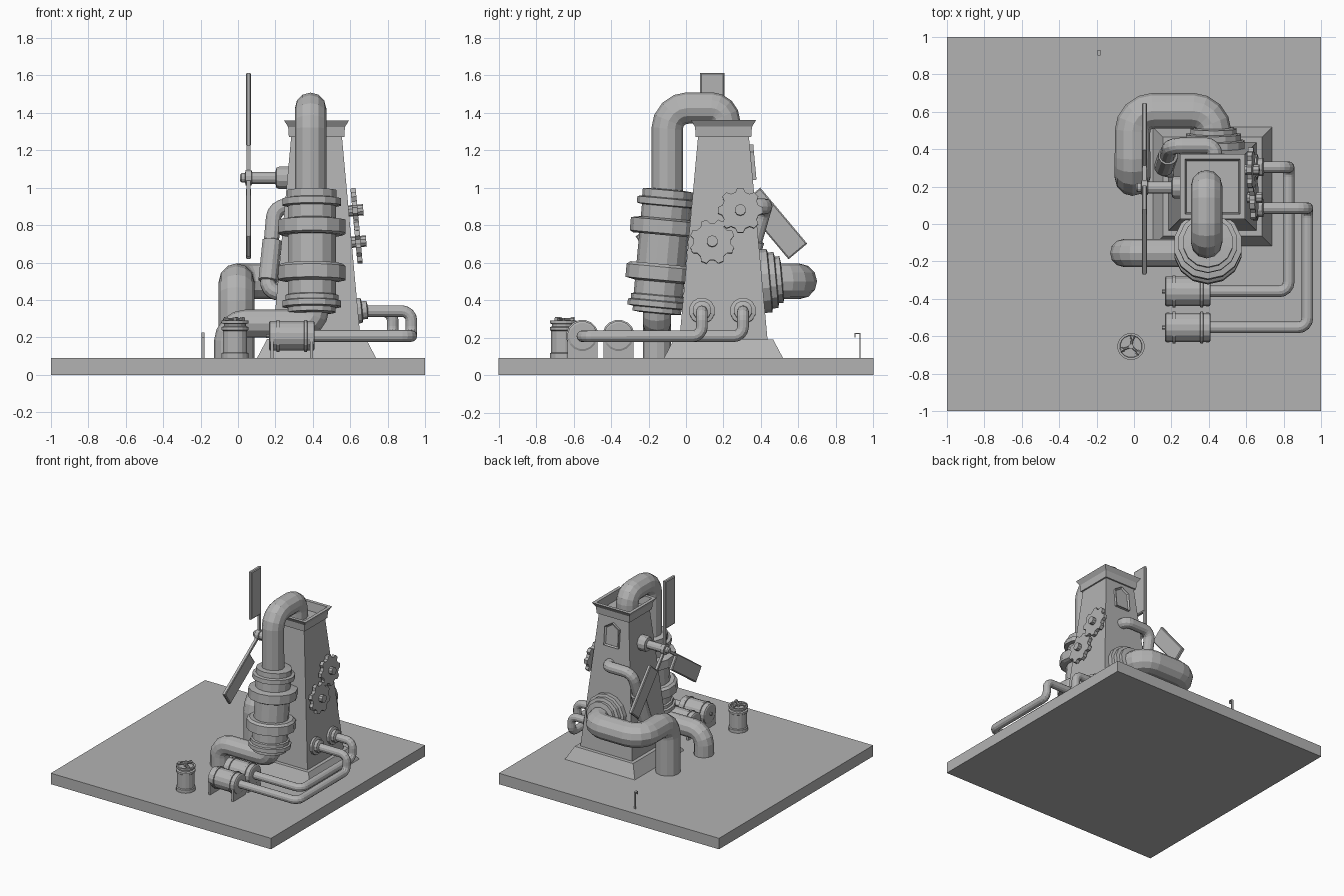
import bpy, bmesh, math
from mathutils import Vector, Matrix

if "Cube" in bpy.data.objects:
    bpy.data.objects.remove(bpy.data.objects["Cube"])

grey = bpy.data.materials.new("plain grey")
grey.diffuse_color = (0.45, 0.45, 0.45, 1)
grey.use_nodes = True
grey.node_tree.nodes["Principled BSDF"].inputs["Base Color"].default_value = grey.diffuse_color
SLOPE = 0.0925          # lean of the tower walls


def finish(name, bm):
    bmesh.ops.recalc_face_normals(bm, faces=bm.faces)
    me = bpy.data.meshes.new(name)
    bm.to_mesh(me)
    bm.free()
    ob = bpy.data.objects.new(name, me)
    bpy.context.collection.objects.link(ob)
    me.materials.append(grey)
    return ob


def frame(at, normal):
    """Matrix with local z along normal and local y as upright as possible."""
    n = Vector(normal).normalized()
    up = Vector((0, 0, 1)) if abs(n.z) < 0.9 else Vector((0, 1, 0))
    u = up.cross(n).normalized()
    v = n.cross(u)
    return Matrix.Translation(at) @ Matrix((u, v, n)).transposed().to_4x4()


def lathe(name, profile, at=(0, 0, 0), axis=(0, 0, 1), sides=12):
    """Stack of rings (radius, height); four sides gives square rings by half width."""
    bm = bmesh.new()
    m = frame(at, axis)
    k = math.sqrt(2) if sides == 4 else 1
    rings = []
    for r, h in profile:
        ring = []
        for i in range(sides):
            a = (i + 0.5) * math.tau / sides
            ring.append(bm.verts.new(m @ Vector((r * k * math.cos(a), r * k * math.sin(a), h))))
        rings.append(ring)
    for a, b in zip(rings, rings[1:]):
        for i in range(sides):
            j = (i + 1) % sides
            bm.faces.new((a[i], a[j], b[j], b[i]))
    bm.faces.new(rings[0])
    bm.faces.new(rings[-1])
    return finish(name, bm)


def prism(name, pts, thick, at, normal, inset=0, depth=0):
    """Extruded outline, optionally with a recessed panel on both faces."""
    bm = bmesh.new()
    m = frame(at, normal)
    lo = [bm.verts.new(m @ Vector((x, y, 0))) for x, y in pts]
    hi = [bm.verts.new(m @ Vector((x, y, thick))) for x, y in pts]
    caps = [bm.faces.new(lo[::-1]), bm.faces.new(hi)]
    for i in range(len(pts)):
        j = (i + 1) % len(pts)
        bm.faces.new((lo[i], lo[j], hi[j], hi[i]))
    if inset:
        bm.normal_update()
        bmesh.ops.inset_individual(bm, faces=caps, thickness=inset)
        for f in caps:
            n = f.normal.copy()
            for v in f.verts:
                v.co -= n * depth
    return finish(name, bm)


def box(name, lo, hi):
    cx, cy = (lo[0] + hi[0]) / 2, (lo[1] + hi[1]) / 2
    hx, hy = (hi[0] - lo[0]) / 2, (hi[1] - lo[1]) / 2
    return prism(name, [(-hx, -hy), (hx, -hy), (hx, hy), (-hx, hy)], hi[2] - lo[2],
                 (cx, cy, lo[2]), (0, 0, 1))


def pipe(name, pts, radius, bend, steps=4, res=4):
    """Round pipe along straight runs joined by rounded elbows."""
    pts = [Vector(p) for p in pts]
    path = [pts[0]]
    for a, p, b in zip(pts, pts[1:], pts[2:]):
        d0, d1 = (p - a).normalized(), (b - p).normalized()
        half = d0.angle(d1) / 2
        cut = min(bend * math.tan(half), (p - a).length * 0.49, (b - p).length * 0.49)
        r = cut / math.tan(half)
        centre = p + (d1 - d0).normalized() * (r / math.cos(half))
        start = p - d0 * cut - centre
        turn = d0.cross(d1)
        for i in range(steps + 1):
            path.append(centre + Matrix.Rotation(2 * half * i / steps, 3, turn) @ start)
    path.append(pts[-1])
    cu = bpy.data.curves.new(name, 'CURVE')
    cu.dimensions = '3D'
    cu.bevel_depth, cu.bevel_resolution, cu.use_fill_caps = radius, res, True
    sp = cu.splines.new('POLY')
    sp.points.add(len(path) - 1)
    for q, c in zip(sp.points, path):
        q.co = (*c, 1)
    sp.use_smooth = False
    cu.materials.append(grey)
    ob = bpy.data.objects.new(name, cu)
    bpy.context.collection.objects.link(ob)
    bpy.context.view_layer.objects.active = ob
    ob.select_set(True)
    bpy.ops.object.convert(target='MESH')
    ob.select_set(False)


# ground slab and tower
box("ground_slab", (-1, -1, 0), (1, 1, 0.09))
T = (0.42, 0.2, 0)
lathe("tower_plinth", [(0.318, 0.09), (0.265, 0.19)], T, sides=4)
lathe("tower_body", [(0.236, 0.18), (0.135, 1.28)], T, sides=4)
lathe("tower_cap", [(0.13, 1.27), (0.148, 1.27), (0.152, 1.325), (0.174, 1.36),
                    (0.147, 1.36), (0.138, 1.29)], T, sides=4)
prism("back_window", [(-0.065, -0.1), (0.065, -0.1), (0.065, 0.05), (0, 0.09), (-0.065, 0.05)],
      0.022, (0.42, 0.345, 1.14), (0, 1, SLOPE), 0.015, 0.012)

# banded column leaning on the front wall
lathe("banded_column",
      [(0.09, 0.33), (0.13, 0.335), (0.13, 0.36), (0.16, 0.365), (0.16, 0.395), (0.145, 0.4),
       (0.145, 0.425), (0.132, 0.43), (0.132, 0.5), (0.184, 0.51), (0.184, 0.58), (0.165, 0.595),
       (0.132, 0.595), (0.132, 0.75), (0.165, 0.75), (0.184, 0.76), (0.184, 0.83), (0.132, 0.84),
       (0.132, 0.905), (0.16, 0.91), (0.16, 0.945), (0.135, 0.95), (0.135, 0.99), (0.08, 0.995)],
      (0.395, -0.187, 0), (0, SLOPE, 1), 14)
pipe("top_pipe", [(0.388, -0.1, 0.95), (0.388, -0.1, 1.425), (0.388, 0.205, 1.425),
                  (0.388, 0.205, 1.28)], 0.084, 0.11)
pipe("front_drain_pipe", [(0.41, -0.155, 0.42), (0.41, -0.155, 0.273), (-0.053, -0.155, 0.273),
                          (-0.053, -0.155, 0.08)], 0.075, 0.1)

# large pipe leaving the back wall
pipe("back_pipe", [(0.425, 0.38, 0.5), (0.425, 0.605, 0.5), (-0.008, 0.605, 0.5),
                   (-0.008, 0.245, 0.5), (-0.008, 0.245, 0.08)], 0.095, 0.11)
lathe("back_flange", [(0.17, -0.02), (0.17, 0.045), (0.15, 0.05), (0.15, 0.08), (0.125, 0.085),
                      (0.125, 0.11), (0.09, 0.115)], (0.425, 0.4, 0.5), (0, 1, SLOPE), 14)

# thin pipe wrapping round the back left corner
pipe("corner_pipe", [(0.43, 0.33, 0.9), (0.43, 0.42, 0.9), (0.195, 0.42, 0.9),
                     (0.155, 0.29, 0.45), (0.26, 0.29, 0.43)], 0.042, 0.07)
top, low = Vector((0.185, 0.385, 0.745)), Vector((0.16, 0.305, 0.5))
lathe("corner_pipe_sleeve", [(0.042, 0), (0.053, 0.005), (0.053, 0.225), (0.042, 0.23)],
      low, (0.185 - 0.16, 0.07, 0.245))

# horizontal tanks with feed pipes
for i, (y, out, yb) in enumerate(((0.304, 0.827, -0.36), (0.085, 0.927, -0.553)), 1):
    pipe(f"feed_pipe_{i}", [(0.6, y, 0.34), (out, y, 0.34), (out, y, 0.207),
                            (out, yb, 0.207), (0.38, yb, 0.207)], 0.031, 0.05)
    lathe(f"feed_flange_{i}", [(0.07, -0.02), (0.07, 0.02), (0.05, 0.025), (0.05, 0.05),
                               (0.03, 0.055)], (0.64, y, 0.342), (1, 0, SLOPE))
    lathe(f"tank_{i}", [(0.07, 0), (0.08, 0.005), (0.08, 0.04), (0.087, 0.042), (0.087, 0.056),
                        (0.08, 0.058), (0.08, 0.188), (0.087, 0.19), (0.087, 0.204),
                        (0.08, 0.206), (0.08, 0.24), (0.07, 0.245)],
          (0.165, yb, 0.208), (1, 0, 0), 16)
    lathe(f"tank_plug_{i}", [(0.012, 0), (0.012, 0.02)], (0.15, yb, 0.208), (1, 0, 0), 8)
    for x in (0.175, 0.385):
        box(f"tank_foot_{i}", (x, yb - 0.08, 0.09), (x + 0.016, yb + 0.08, 0.19))

# standing drum with a three-armed valve
D = (-0.016, -0.655, 0)
lathe("drum", [(0.073, 0.09), (0.073, 0.115), (0.066, 0.12), (0.066, 0.235), (0.073, 0.24),
               (0.073, 0.255), (0.06, 0.26), (0.06, 0.272), (0.073, 0.275), (0.073, 0.29),
               (0.06, 0.29), (0.058, 0.28)], D, sides=16)
lathe("drum_valve", [(0.014, 0.27), (0.014, 0.305)], D, sides=8)
for a in (80, 200, 320):
    d = Vector((math.cos(math.radians(a)), math.sin(math.radians(a)), 0))
    lathe("valve_arm", [(0.007, 0), (0.007, 0.04), (0.013, 0.042), (0.013, 0.06)],
          Vector(D) + Vector((0, 0, 0.297)), d, 8)

# gears on the right wall
for i, (x, y, z, turn) in enumerate(((0.612, 0.29, 0.877, 0), (0.628, 0.14, 0.71, 0.39)), 1):
    pts = []
    for t in range(8):
        for off, r in ((-0.27, 0.1), (-0.13, 0.121), (0.13, 0.121), (0.27, 0.1)):
            a = turn + t * math.tau / 8 + off
            pts.append((r * math.cos(a), r * math.sin(a)))
    prism(f"gear_{i}", pts, 0.028, (x, y, z), (1, 0, SLOPE))
    lathe(f"gear_axle_{i}", [(0.03, -0.04), (0.03, 0.058)], (x, y, z), (1, 0, SLOPE), 10)

# windmill on the left wall
H = Vector((0.05, 0.195, 1.053))
lathe("mill_shaft", [(0.018, -0.04), (0.026, -0.03), (0.026, -0.012), (0.042, -0.01),
                     (0.042, 0.022), (0.033, 0.025), (0.033, 0.15), (0.055, 0.155),
                     (0.062, 0.17), (0.062, 0.26)], H, (1, 0, 0))
for deg in (0, 140, 235):
    t = math.radians(deg)

    def at(a, p):
        return (a * math.sin(t) - p * math.cos(t), a * math.cos(t) + p * math.sin(t))

    def rect(a0, a1, p0, p1):
        return [at(a0, p0), at(a0, p1), at(a1, p1), at(a1, p0)]

    prism("blade_spar", rect(0, 0.55, -0.01, 0.01), 0.02, H + Vector((-0.004, 0, 0)), (1, 0, 0))
    prism("blade_panel", rect(0.17, 0.56, -0.01, 0.12), 0.018, H + Vector((-0.003, 0, 0)),
          (1, 0, 0), 0.01, 0.005)

# small hooked post at the back
box("post", (-0.195, 0.926, 0.09), (-0.178, 0.931, 0.225))
box("post_arm", (-0.195, 0.9, 0.22), (-0.178, 0.931, 0.225))
box("post_hook", (-0.195, 0.9, 0.2), (-0.178, 0.905, 0.225))
